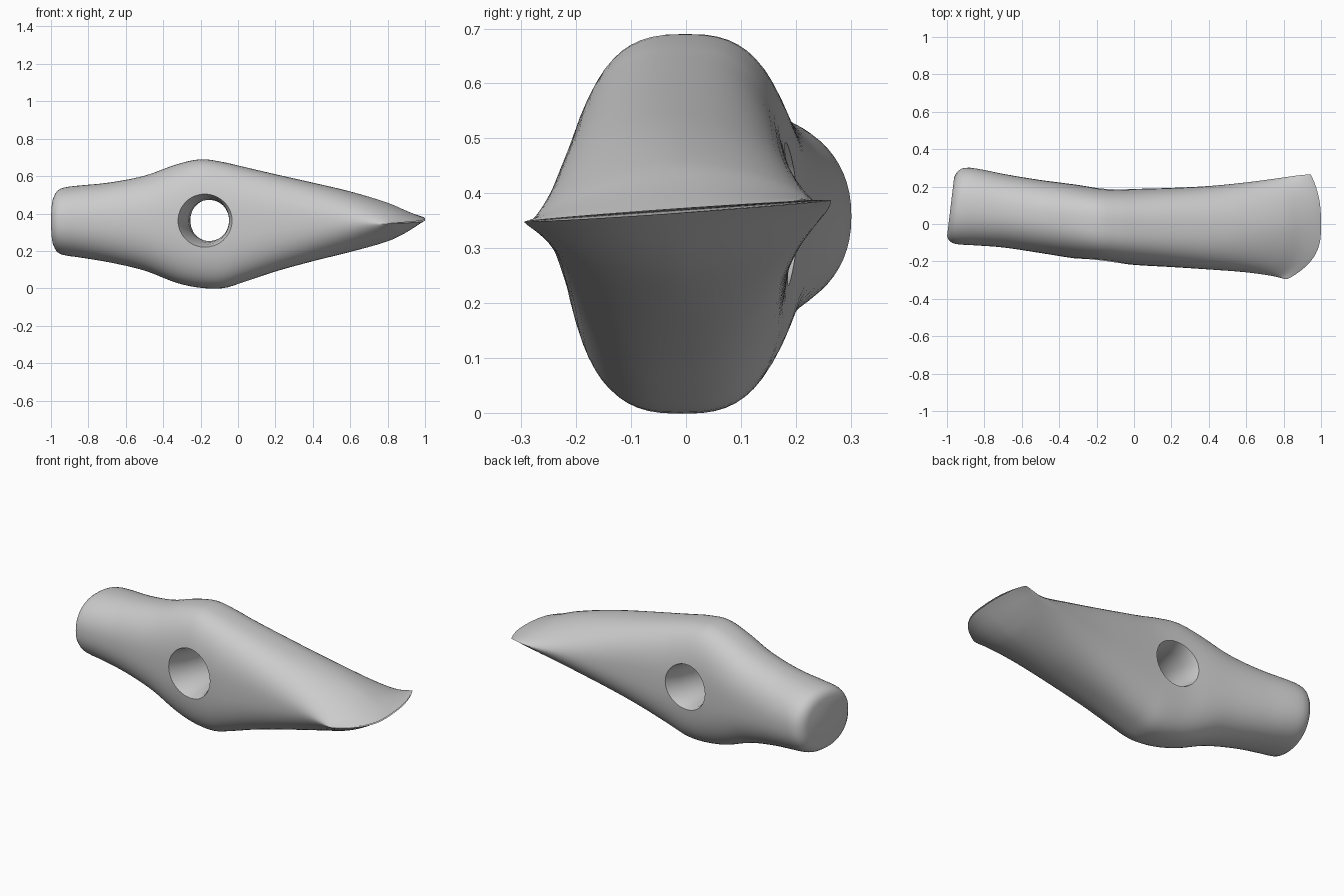
import bpy, bmesh
from math import sin, cos, pi

if "Cube" in bpy.data.objects:
    bpy.data.objects.remove(bpy.data.objects["Cube"])

# Stations along the head: x, bottom z, top z, front y, back y, section roundness
STATIONS = [
    (-1.00, 0.225, 0.49, -0.065, 0.25, 2.2),
    (-0.985, 0.195, 0.52, -0.09, 0.28, 2.2),
    (-0.95, 0.178, 0.538, -0.107, 0.30, 2.2),
    (-0.88, 0.168, 0.548, -0.112, 0.297, 2.2),
    (-0.70, 0.140, 0.565, -0.125, 0.265, 2.2),
    (-0.50, 0.095, 0.602, -0.155, 0.235, 2.3),
    (-0.33, 0.030, 0.662, -0.182, 0.213, 2.5),
    (-0.20, 0.003, 0.690, -0.197, 0.195, 2.7),
    (-0.08, 0.001, 0.675, -0.21, 0.188, 2.7),
    (0.02, 0.030, 0.652, -0.22, 0.188, 2.6),
    (0.20, 0.090, 0.610, -0.23, 0.193, 2.5),
    (0.40, 0.145, 0.565, -0.243, 0.203, 2.3),
    (0.60, 0.195, 0.518, -0.257, 0.222, 2.0),
    (0.80, 0.252, 0.458, -0.277, 0.246, 1.7),
    (0.90, 0.300, 0.415, -0.288, 0.258, 1.6),
    (0.97, 0.346, 0.386, -0.295, 0.264, 1.6),
    (1.00, 0.365, 0.373, -0.292, 0.264, 1.8),
]


def tangent(i, c):
    a, b = STATIONS[max(i - 1, 0)], STATIONS[min(i + 1, len(STATIONS) - 1)]
    return (b[c] - a[c]) / (b[0] - a[0])


def sample(i, t):
    """Smooth Hermite blend between station i and i + 1."""
    a, b = STATIONS[i], STATIONS[i + 1]
    h = b[0] - a[0]
    out = [a[0] + h * t]
    for c in range(1, 6):
        out.append((2*t**3 - 3*t**2 + 1) * a[c] + (t**3 - 2*t**2 + t) * h * tangent(i, c)
                   + (3*t**2 - 2*t**3) * b[c] + (t**3 - t**2) * h * tangent(i + 1, c))
    return out


def section(s, z0, z1, y0, y1, n, count=64):
    """Superellipse ring, bent to the curved cutting edge and slanted butt."""
    k = max(0, (s - 0.4) / 0.6) ** 2
    kb = max(0, (-s - 0.5) / 0.5)
    ring = []
    for j in range(count):
        a = 2 * pi * j / count
        c, d = cos(a), sin(a)
        y = (y0 + y1) / 2 + (y1 - y0) / 2 * abs(c) ** (2 / n) * (1 if c > 0 else -1)
        z = (z0 + z1) / 2 + (z1 - z0) / 2 * abs(d) ** (2 / n) * (1 if d > 0 else -1)
        bow = 0.17 * (-y / 0.29) ** 3 if y < 0 else 0.055 * (y / 0.264) ** 2.5
        ring.append((s - k * bow + kb * 0.12 * (y + 0.07), y, z + 0.07 * y * k))
    return ring


def loft(name, rings):
    bm = bmesh.new()
    loops = [[bm.verts.new(p) for p in r] for r in rings]
    for a, b in zip(loops, loops[1:]):
        for j in range(len(a)):
            q = (j + 1) % len(a)
            bm.faces.new((a[j], a[q], b[q], b[j]))
    bm.faces.new(loops[0])
    bm.faces.new(loops[-1])
    bmesh.ops.recalc_face_normals(bm, faces=bm.faces)
    mesh = bpy.data.meshes.new(name)
    bm.to_mesh(mesh)
    bm.free()
    obj = bpy.data.objects.new(name, mesh)
    bpy.context.collection.objects.link(obj)
    return obj


# Axe head body
rings = []
for i in range(len(STATIONS) - 1):
    steps = 2 if STATIONS[i + 1][0] - STATIONS[i][0] < 0.08 else 4
    rings += [section(*sample(i, t / steps)) for t in range(steps)]
rings.append(section(*STATIONS[-1]))
head = loft("axe_head", rings)

# Hourglass shaft hole: y, centre x, radius
HOLE = [(-0.32, -0.19, 0.23), (-0.235, -0.187, 0.165), (-0.20, -0.184, 0.145), (-0.16, -0.178, 0.131),
        (-0.08, -0.165, 0.117), (0.0, -0.155, 0.110), (0.10, -0.143, 0.114),
        (0.17, -0.130, 0.125), (0.21, -0.126, 0.14), (0.32, -0.12, 0.19)]
cutter = loft("hole_cutter", [[(x + r * cos(2*pi*j/48), y, 0.363 + r * sin(2*pi*j/48))
                               for j in range(48)] for y, x, r in HOLE])
cutter.hide_render = True

bpy.context.view_layer.objects.active = head
head.select_set(True)
mod = head.modifiers.new("shaft_hole", 'BOOLEAN')
mod.operation = 'DIFFERENCE'
mod.solver = 'EXACT'
mod.object = cutter
bpy.ops.object.modifier_apply(modifier=mod.name)
bpy.data.objects.remove(cutter)
bpy.ops.object.shade_smooth_by_angle(angle=0.7)
